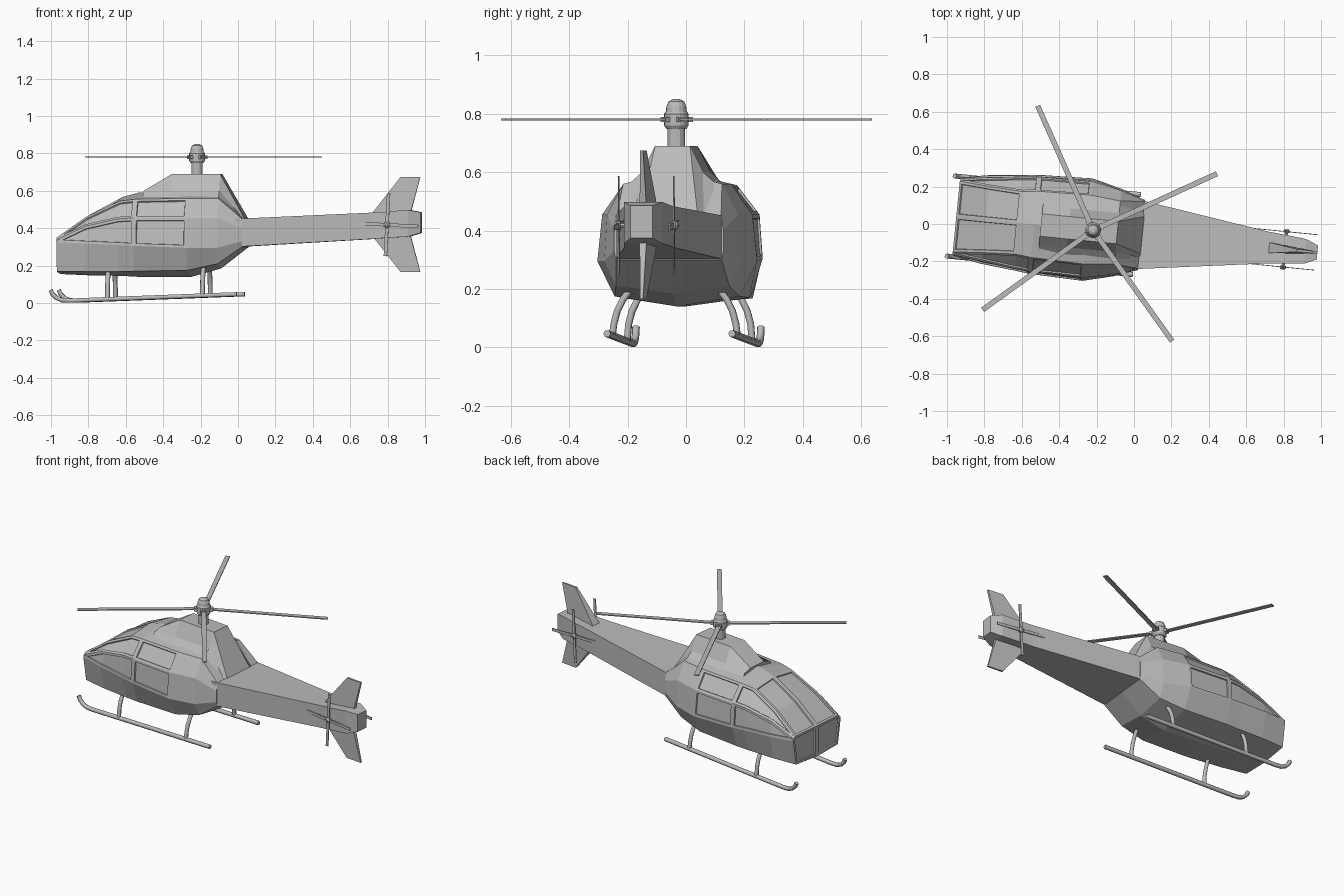
import bpy, bmesh, math
from mathutils import Matrix, Vector

if "Cube" in bpy.data.objects:
    bpy.data.objects.remove(bpy.data.objects["Cube"])

grey = bpy.data.materials.new("light_grey")
grey.use_nodes = True
COLOUR = (0.5, 0.5, 0.5, 1)
grey.diffuse_color = COLOUR
grey.node_tree.nodes["Principled BSDF"].inputs["Base Color"].default_value = COLOUR

# The whole aircraft is turned slightly about z
YAW = math.radians(-5.7)
FRAME = Matrix.Translation((0, -0.055, 0)) @ Matrix.Rotation(YAW, 4, "Z")


def finish(name, bm):
    bmesh.ops.recalc_face_normals(bm, faces=bm.faces)
    mesh = bpy.data.meshes.new(name)
    bm.to_mesh(mesh)
    bm.free()
    mesh.materials.append(grey)
    obj = bpy.data.objects.new(name, mesh)
    obj.matrix_world = FRAME
    bpy.context.collection.objects.link(obj)
    return obj


def loft(rings, cap_start=True):
    """Skin closed rings; returns the bmesh, its face grid and vertex grid."""
    bm = bmesh.new()
    verts = [[bm.verts.new(p) for p in ring] for ring in rings]
    n = len(rings[0])
    grid = [[bm.faces.new((a[i], a[(i + 1) % n], b[(i + 1) % n], b[i])) for i in range(n)]
            for a, b in zip(verts, verts[1:])]
    bm.faces.new(verts[-1])
    if cap_start:
        bm.faces.new(verts[0])
    return bm, grid, verts


def ring(x, half):
    """Mirror a half section of (y, z) points, listed bottom to top, at x."""
    other = [(-y, z) for y, z in reversed(half) if y > 0]
    return [(x, y, z) for y, z in list(half) + other]


def tube(name, points, radius):
    curve = bpy.data.curves.new(name, "CURVE")
    curve.dimensions = "3D"
    curve.bevel_depth = radius
    curve.bevel_resolution = 1
    curve.use_fill_caps = True
    spline = curve.splines.new("POLY")
    spline.points.add(len(points) - 1)
    for sp, p in zip(spline.points, points):
        sp.co = (*p, 1)
    curve.materials.append(grey)
    obj = bpy.data.objects.new(name, curve)
    obj.matrix_world = FRAME
    bpy.context.collection.objects.link(obj)


def spin(name, profile, centre, axis="Z", sides=12):
    """Stack circles of (radius, height) along an axis."""
    turn = Matrix.Identity(4) if axis == "Z" else Matrix.Rotation(math.radians(-90), 4, "X")
    place = Matrix.Translation(centre) @ turn
    rings = [[place @ Vector((r * math.cos(math.tau * k / sides), r * math.sin(math.tau * k / sides), h))
              for k in range(sides)] for r, h in profile]
    finish(name, loft(rings)[0])


# Cabin: belly, chine, widest fold, waist, roof edge, roof centre
stations = [
    (-0.955, [(0, .155), (.185, .168), (.21, .325), (.205, .337), (.19, .35), (0, .35)]),
    (-0.80, [(0, .148), (.205, .168), (.238, .318), (.225, .41), (.178, .46), (0, .47)]),
    (-0.62, [(0, .145), (.215, .168), (.256, .31), (.247, .45), (.168, .545), (0, .567)]),
    (-0.535, [(0, .14), (.22, .17), (.266, .305), (.255, .455), (.178, .555), (0, .59)]),
    (-0.25, [(0, .14), (.215, .175), (.275, .295), (.258, .455), (.185, .56), (0, .605)]),
    (-0.09, [(0, .185), (.195, .21), (.235, .295), (.225, .455), (.17, .56), (0, .605)]),
    (0.04, [(0, .30), (.182, .30), (.188, .33), (.188, .40), (.18, .45), (0, .45)]),
]
bm, grid, verts = loft([ring(x, h) for x, h in stations], cap_start=False)
nose = verts[0]
nose_panes = [bm.faces.new(nose[:6]), bm.faces.new(nose[5:] + nose[:1])]
bmesh.ops.recalc_face_normals(bm, faces=bm.faces)

# Recessed glazing: (first bay, end bay, row around the section)
windows = [(0, 3, 2), (0, 3, 3), (3, 4, 2), (3, 4, 3), (0, 2, 4)]
regions = [[grid[s][col] for s in range(a, b)]
           for a, b, row in windows for col in (row, 9 - row)]
for region in regions + [[p] for p in nose_panes]:
    bmesh.ops.inset_region(bm, faces=region, thickness=0.014, depth=0, use_even_offset=True)
    bmesh.ops.inset_region(bm, faces=region, thickness=0.002, depth=-0.008, use_even_offset=True)
finish("cabin", bm)

# Engine housing on the roof
housing = [
    (-0.50, [(0, .55), (.13, .56), (.11, .585), (.06, .60), (0, .60)]),
    (-0.35, [(0, .55), (.15, .56), (.105, .60), (.06, .69), (0, .69)]),
    (-0.09, [(0, .55), (.15, .56), (.105, .60), (.06, .69), (0, .69)]),
    (0.045, [(0, .44), (.15, .44), (.12, .445), (.10, .452), (0, .452)]),
]
finish("engine_housing", loft([ring(x, h) for x, h in housing])[0])

# Tail boom
boom = [(0.0, .188, .30, .45), (0.72, .085, .342, .483), (0.80, .078, .348, .488),
        (0.92, .066, .355, .498), (0.985, .038, .375, .485)]
finish("tail_boom", loft([ring(x, [(w, lo), (w, hi)]) for x, w, lo, hi in boom])[0])

# Swept fins above and below the boom
for name, base, tip in (("upper_fin", .47, .675), ("lower_fin", .37, .165)):
    root = [(.715, -.03, base), (.715, .03, base), (.925, .012, base), (.925, -.012, base)]
    end = [(.875, -.007, tip), (.875, .007, tip), (.98, .005, tip), (.98, -.005, tip)]
    finish(name, loft([root, end])[0])

# Mast and hub
MAST = Vector((-0.22, 0, 0))
spin("rotor_mast", [(.03, .66), (.03, .76)], MAST)
spin("rotor_hub", [(.034, .748), (.042, .76), (.042, .80), (.036, .808), (.034, .825),
                   (.027, .842), (.012, .85)], MAST, sides=16)


def blade(name, centre, turn, start, length, half_width, half_thick):
    bm = bmesh.new()
    bmesh.ops.create_cube(bm, size=1)
    shape = Matrix.Diagonal((length - start, 2 * half_width, 2 * half_thick, 1))
    out = Matrix.Translation(((start + length) / 2, 0, 0))
    bm.transform(Matrix.Translation(centre) @ turn @ out @ shape)
    finish(name, bm)


# Main rotor blades with root cuffs
for k, angle in enumerate((24.5, 114, 215.8, 305.5)):
    turn = Matrix.Rotation(math.radians(angle) - YAW, 4, "Z")
    hub = MAST + Vector((0, 0, .78))
    blade(f"main_blade_{k + 1}", hub, turn, .03, .728, .014, .003)
    blade(f"blade_cuff_{k + 1}", hub, turn, .03, .055, .017, .009)

# Tail rotor on each side
for side, s in (("left", 1), ("right", -1)):
    hub = Vector((.81, s * .095, .418))
    spin(f"{side}_tail_rotor_hub", [(.008, -s * .03), (.008, -s * .006), (.017, -s * .006),
                                    (.017, s * .006), (.008, s * .014)], hub, "Y", 8)
    for k in range(4):
        turn = Matrix.Rotation(math.radians(90 * k + 3), 4, "Y")
        turn = turn @ Matrix.Rotation(math.radians(90), 4, "X")
        blade(f"{side}_tail_blade_{k + 1}", hub, turn, 0, .168, .009, .002)

# Landing skids and curved struts
for side, s in (("left", 1), ("right", -1)):
    y = s * .215
    tube(f"{side}_skid", [(.015, y, .047), (-.88, y, .013), (-.925, y, .015), (-.955, y, .028),
                          (-.975, y, .048), (-.985, y, .07)], .013)
    for place, x, foot in (("front", -.68, .02), ("rear", -.17, .04)):
        tube(f"{side}_{place}_strut", [(x, s * .15, .20), (x, s * .178, .165), (x, s * .198, .125),
                                       (x, s * .21, .08), (x, y, foot)], .013)
